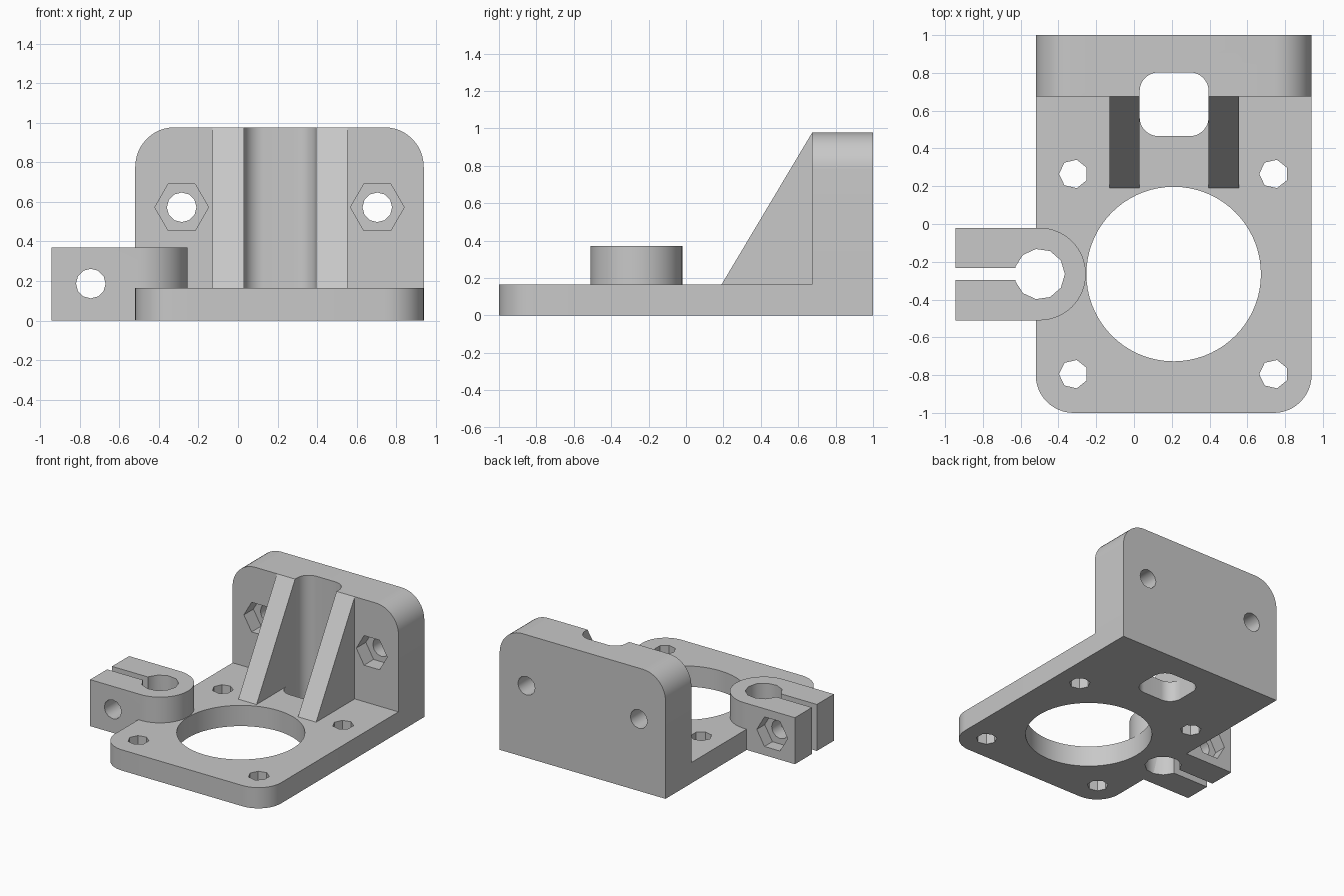
import bpy, bmesh
from math import pi, sin, cos, radians
from mathutils import Matrix

cube = bpy.data.objects.get("Cube")
if cube:
    bpy.data.objects.remove(cube, do_unlink=True)

grey = bpy.data.materials.new("light_grey_plastic")
grey.use_nodes = True
colour = (0.58, 0.58, 0.58, 1)
grey.diffuse_color = colour
grey.node_tree.nodes["Principled BSDF"].inputs["Base Color"].default_value = colour


def prism(name, outline, axis, low, high):
    """Extrude a flat outline along an axis: (x,y) for z, (x,z) for y, (y,z) for x."""
    place = {"z": lambda a, b, c: (a, b, c),
             "y": lambda a, b, c: (a, c, b),
             "x": lambda a, b, c: (c, a, b)}[axis]
    bm = bmesh.new()
    bottom = [bm.verts.new(place(a, b, low)) for a, b in outline]
    top = [bm.verts.new(place(a, b, high)) for a, b in outline]
    bm.faces.new(bottom)
    bm.faces.new(top)
    for i in range(len(outline)):
        j = (i + 1) % len(outline)
        bm.faces.new((bottom[i], bottom[j], top[j], top[i]))
    bmesh.ops.recalc_face_normals(bm, faces=bm.faces)
    mesh = bpy.data.meshes.new(name)
    bm.to_mesh(mesh)
    bm.free()
    mesh.materials.append(grey)
    obj = bpy.data.objects.new(name, mesh)
    bpy.context.collection.objects.link(obj)
    return obj


def arc(cx, cy, r, start, end, steps):
    angles = [radians(start + (end - start) * i / steps) for i in range(steps + 1)]
    return [(cx + r * cos(a), cy + r * sin(a)) for a in angles]


def polygon(cx, cy, r, sides, start=0):
    return arc(cx, cy, r, start, start + 360, sides)[:-1]


def rounded(x0, y0, x1, y1, radii):
    """Rectangle with radii given counter-clockwise from the lower left corner."""
    points = []
    corners = [(x0, y0, 1, 1), (x1, y0, -1, 1), (x1, y1, -1, -1), (x0, y1, 1, -1)]
    for i, ((x, y, sx, sy), r) in enumerate(zip(corners, radii)):
        start = 180 + 90 * i
        points += arc(x + sx * r, y + sy * r, r, start, start + 90, 12) if r else [(x, y)]
    return points


def combine(target, other, operation):
    mod = target.modifiers.new(operation.lower(), "BOOLEAN")
    mod.operation = operation
    mod.solver = "EXACT"
    mod.object = other
    bpy.context.view_layer.update()
    bpy.context.view_layer.objects.active = target
    bpy.ops.object.modifier_apply(modifier=mod.name)
    bpy.data.objects.remove(other, do_unlink=True)


left, right, back = -0.52, 0.94, 1.0
mid_x, mid_y = 0.21, -0.265
clamp_x, clamp_end, clamp_r, clamp_top = -0.5, -0.945, 0.245, 0.37
bolt_x, bolt_z = -0.745, 0.187

# Base plate and upright wall
bracket = prism("mounting_bracket", rounded(left, -1, right, back, (0.2, 0.2, 0, 0)), "z", 0, 0.165)
solids = [prism("upright_wall", rounded(left, 0, right, 0.978, (0, 0, 0.2, 0.2)), "y", 0.675, back)]

# Sloping ribs
rib = [(0.19, 0.1), (0.19, 0.165), (0.675, 0.978), (0.75, 0.9), (0.75, 0.1)]
for x in (-0.13, 0.395):
    solids.append(prism("rib", rib, "x", x, x + 0.16))

# Rod clamp
clamp = [(clamp_end, mid_y - clamp_r)] + arc(clamp_x, mid_y, clamp_r, -90, 90, 32)
clamp.append((clamp_end, mid_y + clamp_r))
solids.append(prism("rod_clamp", clamp, "z", 0, clamp_top))

# Vertical openings: motor hole, belt slot, rod bore, clamp slit, screw holes
cuts = [
    prism("motor_hole", polygon(mid_x, mid_y, 0.462, 72), "z", -1, 2),
    prism("belt_slot", rounded(0.03, 0.465, 0.395, 0.803, [0.1] * 4), "z", -1, 2),
    prism("rod_bore", polygon(clamp_x, mid_y, 0.134, 11), "z", -1, 2),
    prism("clamp_slit", rounded(-1.2, mid_y - 0.031, clamp_x, mid_y + 0.031, [0] * 4), "z", -1, 2),
]
for sx in (-1, 1):
    for sy in (-1, 1):
        hole = polygon(mid_x + sx * 0.53, mid_y + sy * 0.53, 0.077, 7, 180)
        cuts.append(prism("screw_hole", hole, "z", -1, 0.5))

# Bolt holes and hexagonal nut pockets in the wall and the clamp
for x in (mid_x - 0.495, mid_x + 0.495):
    cuts.append(prism("wall_bolt_hole", polygon(x, 0.573, 0.075, 12), "y", 0.5, 1.2))
    cuts.append(prism("wall_nut_pocket", polygon(x, 0.573, 0.136, 6), "y", 0.6, 0.795))
cuts.append(prism("clamp_bolt_hole", polygon(bolt_x, bolt_z, 0.075, 12), "y", -0.7, 0.1))
cuts.append(prism("clamp_nut_pocket", polygon(bolt_x, bolt_z, 0.136, 6), "y", -0.12, 0.1))

for part in solids:
    combine(bracket, part, "UNION")
for part in cuts:
    combine(bracket, part, "DIFFERENCE")

# Smooth the round surfaces, keep the edges sharp
bpy.ops.object.select_all(action="DESELECT")
bracket.select_set(True)
bpy.context.view_layer.objects.active = bracket
bpy.ops.object.shade_smooth_by_angle(angle=radians(35))
